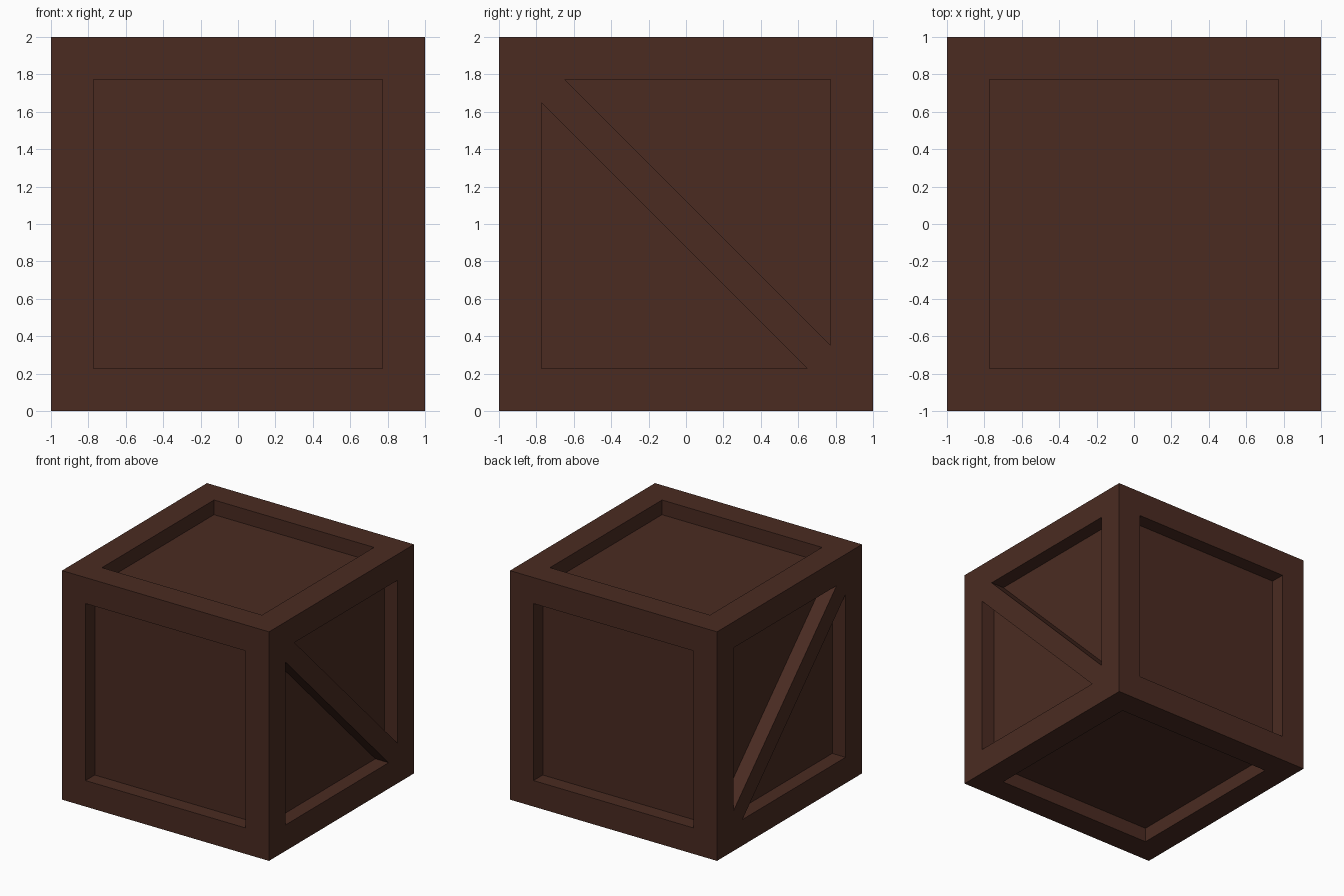
import bpy, bmesh
from mathutils import Matrix

if "Cube" in bpy.data.objects:
    bpy.data.objects.remove(bpy.data.objects["Cube"])

OPEN = 0.773    # half width of each panel opening
DEPTH = 0.128   # recess depth
HALF = 0.123    # half of the brace's extent along y

wood = bpy.data.materials.new("dark brown wood")
wood.diffuse_color = (0.069, 0.0240, 0.0155, 1)
wood.use_nodes = True
wood.node_tree.nodes["Principled BSDF"].inputs["Base Color"].default_value = wood.diffuse_color


def finish(bm, name):
    bmesh.ops.recalc_face_normals(bm, faces=bm.faces)
    mesh = bpy.data.meshes.new(name)
    bm.to_mesh(mesh)
    bm.free()
    mesh.materials.append(wood)
    obj = bpy.data.objects.new(name, mesh)
    bpy.context.collection.objects.link(obj)
    return obj


# Crate body: cube with a square recess sunk straight into every side
bm = bmesh.new()
bmesh.ops.create_cube(bm, size=2, matrix=Matrix.Translation((0, 0, 1)))
panels = bm.faces[:]
bmesh.ops.inset_individual(bm, faces=panels, thickness=1 - OPEN, use_even_offset=True)
sunk = bmesh.ops.extrude_discrete_faces(bm, faces=panels)["faces"]
for f in sunk:
    f.normal_update()
    bmesh.ops.translate(bm, verts=f.verts, vec=f.normal * -DEPTH)
finish(bm, "crate_body")

# Diagonal braces on the right and left sides, cut to fit the opening corners
c, d = OPEN, OPEN - HALF
profile = [(-c, c), (-c, d), (d, -c), (c, -c), (c, -d), (-d, c)]
for side, name in ((1, "right_brace"), (-1, "left_brace")):
    bm = bmesh.new()
    face = bm.faces.new([bm.verts.new((side * (1 - DEPTH), y, z + 1)) for y, z in profile])
    out = bmesh.ops.extrude_face_region(bm, geom=[face])["geom"]
    bmesh.ops.translate(bm, vec=(side * DEPTH, 0, 0),
                        verts=[v for v in out if isinstance(v, bmesh.types.BMVert)])
    finish(bm, name)
